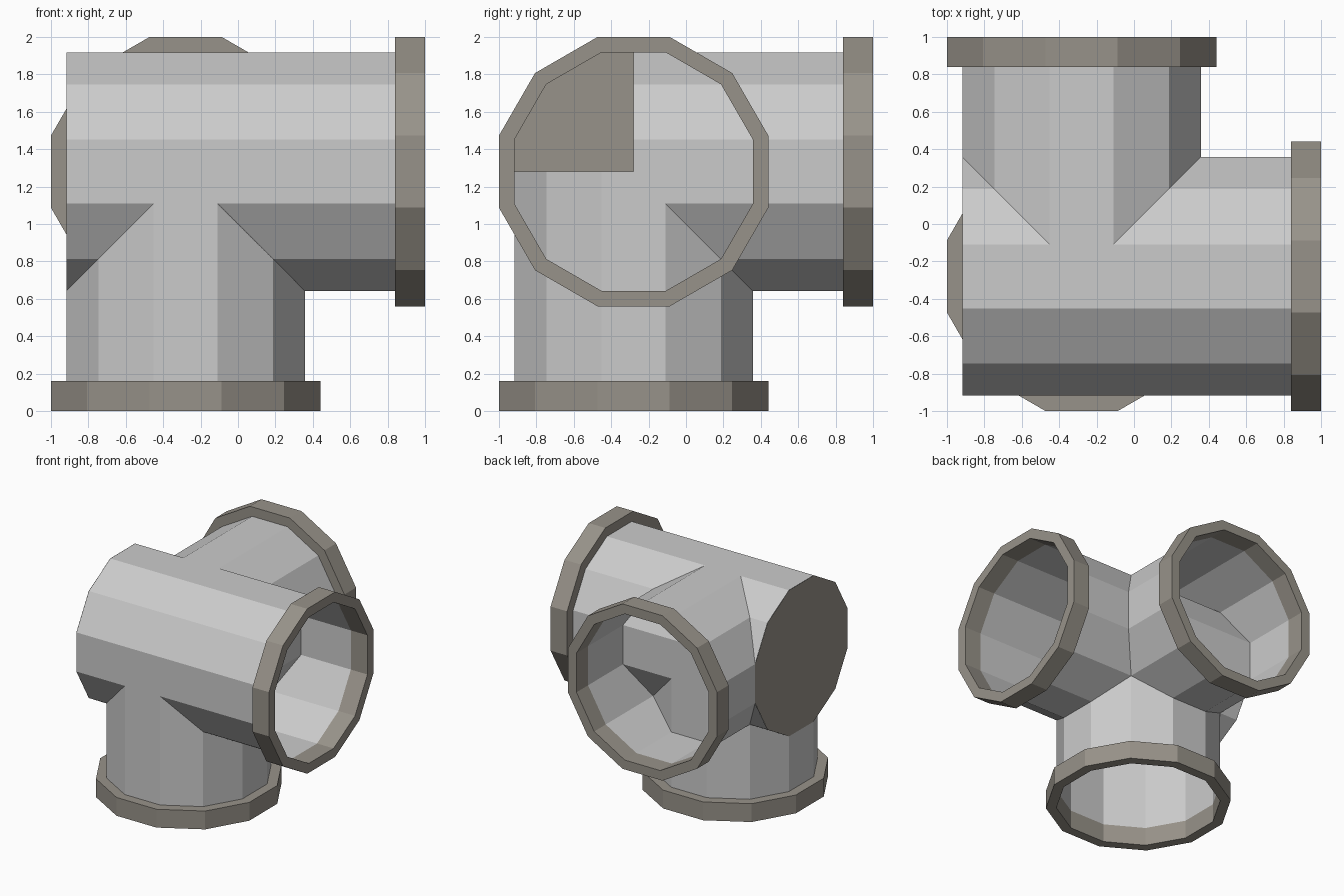
import bpy, bmesh, math
from mathutils import Matrix, Vector

if "Cube" in bpy.data.objects:
    bpy.data.objects.remove(bpy.data.objects["Cube"])

CENTRE = Vector((-0.28, -0.28, 1.28))
SIDES = 12
PIPE_R, FLANGE_R = 0.638, 0.72      # measured to the flats
END, FLANGE_IN = 1.28, 1.12         # distances along each branch


def material(name, rgb):
    m = bpy.data.materials.new(name)
    m.diffuse_color = (*rgb, 1)
    m.use_nodes = True
    m.node_tree.nodes["Principled BSDF"].inputs["Base Color"].default_value = m.diffuse_color
    return m


GREY = material("light_grey_pipe", (0.6, 0.6, 0.6))
BROWN = material("warm_grey_flange", (0.313, 0.290, 0.252))

# Local z of a branch is turned to face +x, +y or -z
TURN = {
    "right": Matrix.Rotation(math.pi / 2, 4, 'Y'),
    "back": Matrix.Rotation(-math.pi / 2, 4, 'X'),
    "down": Matrix.Rotation(math.pi, 4, 'X'),
}


def loop(bm, apothem, h):
    r = apothem / math.cos(math.pi / SIDES)
    return [bm.verts.new((r * math.cos(a), r * math.sin(a), h))
            for a in ((i + 0.5) * 2 * math.pi / SIDES for i in range(SIDES))]


def lathe(name, profile, turn, mat, closed=False, cap=False):
    """Twelve-sided part from (apothem, height) points."""
    bm = bmesh.new()
    loops = [loop(bm, *p) for p in profile]
    pairs = list(zip(loops, loops[1:]))
    if closed:
        pairs.append((loops[-1], loops[0]))
    for a, b in pairs:
        for i in range(SIDES):
            j = (i + 1) % SIDES
            bm.faces.new((a[i], a[j], b[j], b[i]))
    if cap:
        bm.faces.new(loops[0][::-1])
    me = bpy.data.meshes.new(name)
    bm.transform(Matrix.Translation(CENTRE) @ TURN[turn])
    bm.to_mesh(me)
    bm.free()
    me.materials.append(mat)
    ob = bpy.data.objects.new(name, me)
    bpy.context.collection.objects.link(ob)
    return ob


# Three open pipes; the right one runs through to the far side
for turn, start in (("right", -PIPE_R), ("back", 0), ("down", 0)):
    lathe(turn + "_pipe", [(PIPE_R, start), (PIPE_R, FLANGE_IN)], turn, GREY)
    # Flange ring at the mouth
    lathe(turn + "_flange",
          [(PIPE_R, FLANGE_IN), (FLANGE_R, FLANGE_IN), (FLANGE_R, END), (PIPE_R, END)],
          turn, BROWN, closed=True)

# Flat plate closing the far end of the right pipe
lathe("end_plate", [(PIPE_R, -PIPE_R - 0.001)], "right", BROWN, cap=True)
